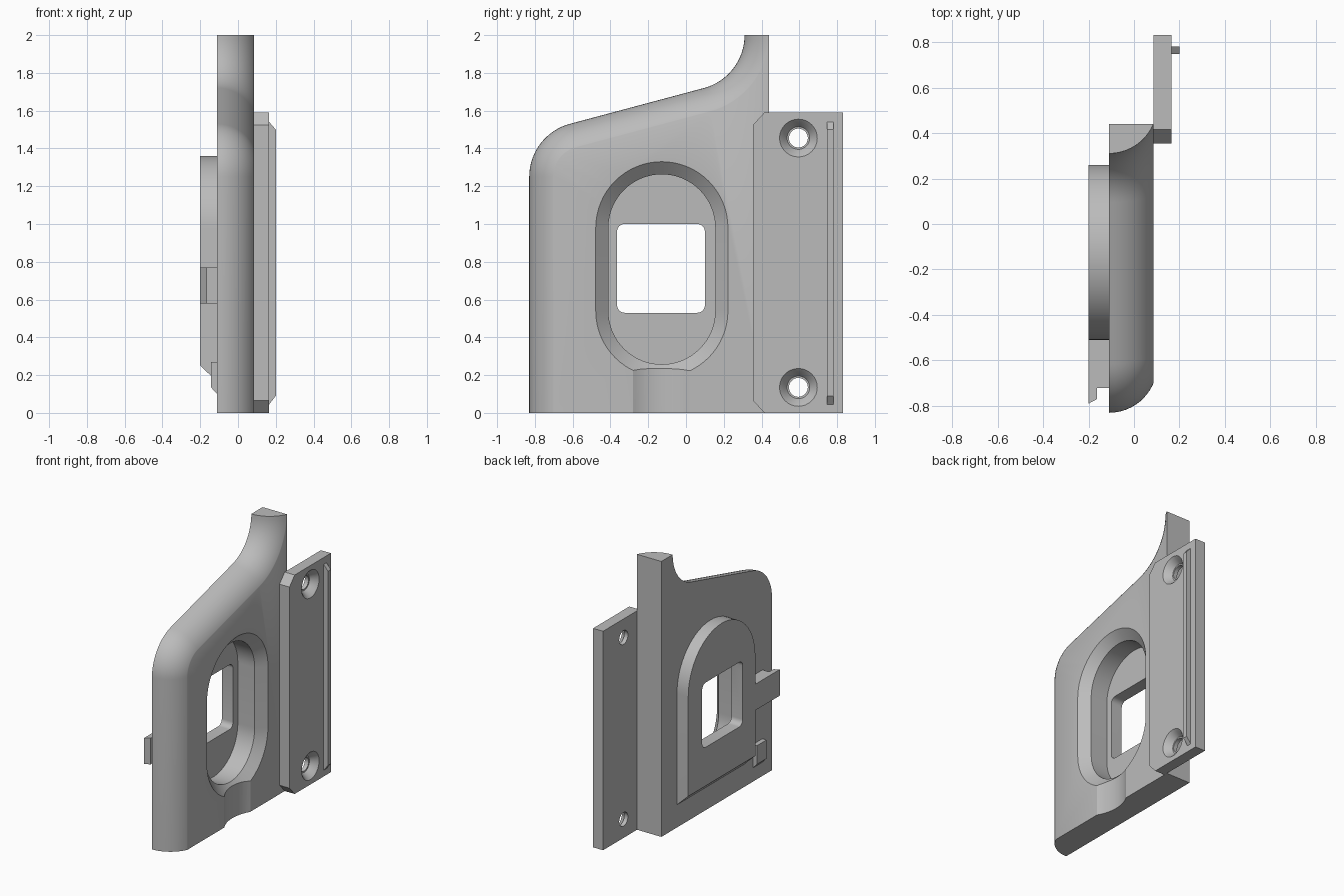
import bpy, bmesh
from math import cos, sin, radians, sqrt

cube = bpy.data.objects.get("Cube")
if cube:
    bpy.data.objects.remove(cube, do_unlink=True)

grey = bpy.data.materials.new("plain grey")
grey.use_nodes = True
grey.diffuse_color = (0.5, 0.5, 0.5, 1)
grey.node_tree.nodes["Principled BSDF"].inputs["Base Color"].default_value = (0.5, 0.5, 0.5, 1)

# Where a section point (a, b) at station s lands for each loft axis
PLACE = {"x": lambda s, a, b: (s, a, b),
         "y": lambda s, a, b: (a, s, b),
         "z": lambda s, a, b: (a, b, s)}


def loft(name, axis, layers):
    """Closed solid through a list of (station, outline) layers."""
    bm = bmesh.new()
    rings = [[bm.verts.new(PLACE[axis](s, a, b)) for a, b in pts] for s, pts in layers]
    for low, high in zip(rings, rings[1:]):
        n = len(low)
        for i in range(n):
            j = (i + 1) % n
            bm.faces.new((low[i], low[j], high[j], high[i]))
    bm.faces.new(rings[0])
    bm.faces.new(rings[-1])
    bmesh.ops.recalc_face_normals(bm, faces=bm.faces)
    mesh = bpy.data.meshes.new(name)
    bm.to_mesh(mesh)
    bm.free()
    mesh.materials.append(grey)
    obj = bpy.data.objects.new(name, mesh)
    bpy.context.collection.objects.link(obj)
    return obj


def prism(name, axis, start, end, pts):
    return loft(name, axis, [(start, pts), (end, pts)])


def arc(cy, cz, r, a0, a1, n=16):
    return [(cy + r * cos(radians(a0 + (a1 - a0) * i / n)),
             cz + r * sin(radians(a0 + (a1 - a0) * i / n))) for i in range(n + 1)]


def cut(obj, cutters):
    for c in cutters:
        mod = obj.modifiers.new(c.name, "BOOLEAN")
        mod.operation = "DIFFERENCE"
        mod.solver = "EXACT"
        mod.object = c
    bpy.context.view_layer.update()
    graph = bpy.context.evaluated_depsgraph_get()
    mesh = bpy.data.meshes.new_from_object(obj.evaluated_get(graph))
    obj.modifiers.clear()
    obj.data = mesh
    for c in cutters:
        bpy.data.objects.remove(c, do_unlink=True)


def smooth(obj):
    bpy.ops.object.select_all(action="DESELECT")
    obj.select_set(True)
    bpy.context.view_layer.objects.active = obj
    bpy.ops.object.shade_smooth_by_angle(angle=radians(25))


BACK, FACE, PAD = -0.11, 0.085, -0.20   # main planes along x


# Body with rounded-over front and upper edge
def body_outline(d):
    return ([(-0.83 + d, 0)] + arc(-0.54, 1.25, 0.29 - d, 180, 105)
            + arc(0.02, 2.0, 0.29 + d, 285, 360) + [(0.44, 2.0), (0.44, 0)])


ROUND = 0.212
layers = []
for i in range(13):
    run = (FACE - BACK) * sin(radians(90 * i / 12))
    layers.append((BACK + run, body_outline(ROUND - sqrt(ROUND ** 2 - run ** 2))))
body = loft("body", "x", layers)


# Chamfered slot pocket and shallow channel below it
def slot(r):
    return arc(-0.128, 0.98, r, 0, 180, 32) + arc(-0.128, 0.54, r, 180, 360, 32)


pocket = loft("pocket_cutter", "x", [(BACK - 0.05, slot(0.283)), (FACE - 0.06, slot(0.283)),
                                     (FACE, slot(0.35)), (FACE + 0.02, slot(0.372))])
channel = prism("channel_cutter", "z", -0.1, 0.4, arc(FACE + 0.26, -0.13, 0.3, 0, 360, 96)[:-1])
cut(body, [pocket, channel])
smooth(body)


# Raised back pad with arched top, sloping lower edge and rounded window
def pad_outline(bottom):
    return arc(-0.125, 0.975, 0.385, 0, 180, 32) + [(-0.51, bottom), (0.26, bottom)]


pad = loft("back_pad", "x", [(PAD, pad_outline(0.25)), (BACK, pad_outline(0.165))])
r = 0.04
window = (arc(0.10 - r, 1.0 - r, r, 0, 90, 6) + arc(-0.365 + r, 1.0 - r, r, 90, 180, 6)
          + arc(-0.365 + r, 0.53 + r, r, 180, 270, 6) + arc(0.10 - r, 0.53 + r, r, 270, 360, 6))
cut(pad, [prism("window_cutter", "x", -0.4, 0.0, window)])
smooth(pad)

# Hooked clip reaching forward from the pad, and small locating tab
prism("clip", "z", 0.58, 0.77, [(BACK, -0.50), (PAD, -0.50), (PAD, -0.79), (-0.163, -0.77),
                                (-0.163, -0.72), (BACK, -0.72)])
prism("locating_tab", "y", -0.72, -0.61, [(BACK, 0.10), (-0.143, 0.135), (-0.143, 0.27), (BACK, 0.27)])

# Mounting plate with clipped corners and countersunk screw holes
TOP = 0.165
plate = prism("mounting_plate", "x", FACE, TOP, [(0.355, 0.065), (0.415, 0), (0.83, 0), (0.83, 1.59),
                                                 (0.415, 1.59), (0.355, 1.525)])
holes = []
for z in (0.135, 1.455):
    steps = [(0.0, 0.05), (0.115, 0.05), (0.115, 0.06), (0.15, 0.085), (TOP, 0.1), (TOP + 0.01, 0.107)]
    holes.append(loft("screw_hole_cutter", "x",
                      [(x, arc(0.595, z, rad, 0, 360, 32)[:-1]) for x, rad in steps]))
cut(plate, holes)
smooth(plate)

# Thin rail with sloped ends on the plate
prism("rail", "y", 0.747, 0.78, [(TOP, 0.045), (0.2, 0.09), (0.2, 1.5), (TOP, 1.54)])
